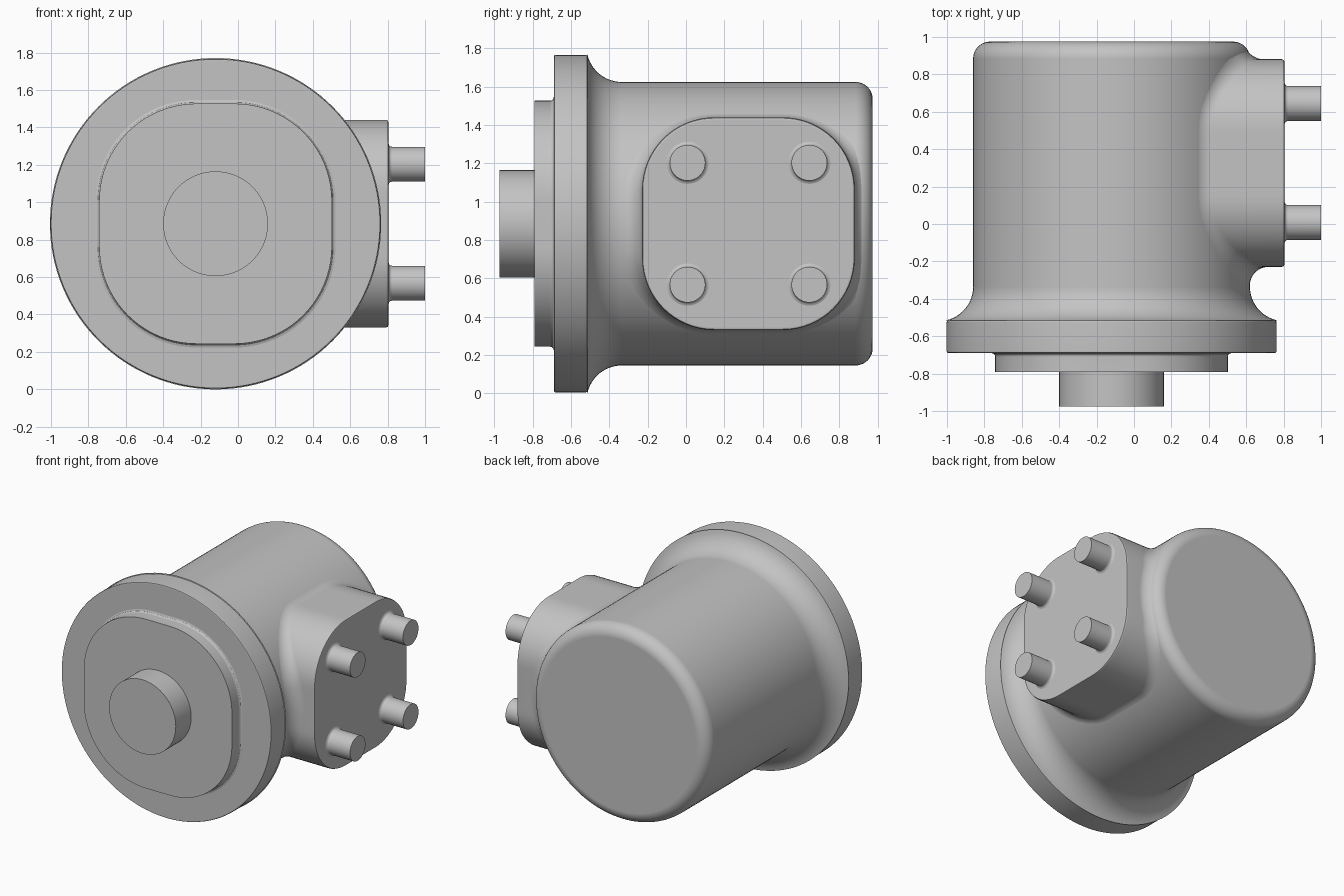
import bpy, bmesh
from math import sin, cos, pi, sqrt, radians
from mathutils import Vector

cube = bpy.data.objects.get("Cube")
if cube:
    bpy.data.objects.remove(cube, do_unlink=True)

grey = bpy.data.materials.new("cast grey")
grey.use_nodes = True
grey.diffuse_color = (0.55, 0.55, 0.55, 1)
grey.node_tree.nodes["Principled BSDF"].inputs["Base Color"].default_value = grey.diffuse_color

CX, CZ = -0.12, 0.885          # main axis, running along y
R = 0.74                       # housing radius
BACK, ROUND = 0.975, 0.09      # back end and its rounding
PAD_Y, PAD_HALF, PAD_X = 0.326, 0.555, 0.805


def loft(name, rings):
    """Skin a list of equal-length rings and cap both ends."""
    bm = bmesh.new()
    rows = [[bm.verts.new(p) for p in ring] for ring in rings]
    n = len(rows[0])
    for a, b in zip(rows, rows[1:]):
        for i in range(n):
            j = (i + 1) % n
            bm.faces.new((a[i], a[j], b[j], b[i]))
    bm.faces.new(rows[0])
    bm.faces.new(rows[-1])
    bmesh.ops.recalc_face_normals(bm, faces=bm.faces)
    mesh = bpy.data.meshes.new(name)
    bm.to_mesh(mesh)
    bm.free()
    mesh.materials.append(grey)
    obj = bpy.data.objects.new(name, mesh)
    bpy.context.collection.objects.link(obj)
    bpy.ops.object.select_all(action='DESELECT')
    obj.select_set(True)
    bpy.context.view_layer.objects.active = obj
    bpy.ops.object.shade_smooth_by_angle(angle=radians(30))
    mod = obj.modifiers.new("even shading", 'WEIGHTED_NORMAL')
    mod.keep_sharp = True
    return obj


def circle(r, n):
    return [(r * cos(2 * pi * i / n), r * sin(2 * pi * i / n)) for i in range(n)]


def rounded_rect(hw, hh, r, steps=16):
    """Outline points with their outward directions: (u, v, nu, nv)."""
    pts = []
    for q, (su, sv) in enumerate([(1, 1), (-1, 1), (-1, -1), (1, -1)]):
        for k in range(steps + 1):
            a = (q + k / steps) * pi / 2
            pts.append((su * (hw - r) + r * cos(a), sv * (hh - r) + r * sin(a), cos(a), sin(a)))
    return pts


def along_y(pts, y):
    return [(CX + u, y, CZ + v) for u, v in pts]


# Housing with flange: profile of (radius, y) turned about the main axis
F = 0.184
profile = [(0.872, -0.69), (0.879, -0.687), (0.882, -0.68), (0.882, -0.525), (0.878, -0.517)]
for k in range(13):
    a = radians(78 * (1 - k / 12))
    profile.append((R + F - F * cos(a), -0.335 - F * sin(a)))
for k in range(11):
    a = pi / 2 * k / 10
    profile.append((R - ROUND + ROUND * cos(a), BACK - ROUND + ROUND * sin(a)))
loft("housing", [along_y(circle(r, 128), y) for r, y in profile])

# Front plate with a small fillet at its foot
plate = rounded_rect(0.622, 0.642, 0.52, 20)
loft("front_plate", [along_y([(u + nu * d, v + nv * d) for u, v, nu, nv in plate], y)
                     for d, y in [(0.02, -0.685), (0.02, -0.69), (0.008, -0.694),
                                  (0.002, -0.701), (0, -0.71), (0, -0.79)]])

# Drive shaft
loft("shaft", [along_y(circle(0.28, 80), y) for y in (-0.975, -0.78)])


def housing_x(y, z):
    """x of the housing's left side at y and height z above the axis."""
    over = max(0, y - (BACK - ROUND))
    r = R - ROUND + sqrt(max(0, ROUND ** 2 - over ** 2))
    return CX + sqrt(r * r - z * z)


def pad_column(u, v, nu, nv, fillet=0.1, steps=10):
    """One strip of the side pad, from its inner foot over the fillet to the face."""
    y = PAD_Y + u
    base = Vector((housing_x(y, v), y, CZ + v))
    slope = -v * nv / sqrt(R * R - v * v)
    d = Vector((slope, nu, nv)).normalized()
    turn_cos = min(0.99, max(0, -d.x))
    t = fillet * sqrt((1 - turn_cos) / (1 + turn_cos))
    if nu > 0:
        t = min(t, max(0.01, (0.95 - y) / nu))
    flat = t * sqrt(1 - d.x ** 2)
    fy, fz = y + nu * flat, v + nv * flat
    foot = Vector((housing_x(fy, fz) - 0.001, fy, CZ + fz))
    top = base + Vector((t, 0, 0))
    w = sqrt((1 + turn_cos) / 2)
    # weight of the middle control point makes the blend a circular arc
    w = sqrt(max(0, 1 - w * w)) if turn_cos < 0.01 else sqrt((1 + turn_cos) / 2)
    col = [(0.2, y, CZ + v)]
    for k in range(steps + 1):
        s = k / steps
        b0, b1, b2 = (1 - s) ** 2, 2 * s * (1 - s) * w, s * s
        col.append((foot * b0 + base * b1 + top * b2) / (b0 + b1 + b2))
    for inset, x in [(0, PAD_X - 0.015), (0.004, PAD_X - 0.004), (0.015, PAD_X)]:
        col.append((x, y - nu * inset, CZ + v - nv * inset))
    return col


# Side pad: straight runs are subdivided so that it follows the curved housing
corners = rounded_rect(PAD_HALF, PAD_HALF, 0.375)
outline = []
for p, q in zip(corners, corners[1:] + corners[:1]):
    long_run = abs(p[0] - q[0]) + abs(p[1] - q[1]) > 0.2
    parts = 10 if long_run else 1
    outline += [tuple(a + (b - a) * k / parts for a, b in zip(p, q)) for k in range(parts)]
columns = [pad_column(*p) for p in outline]
loft("side_pad", list(zip(*columns)))

# Four studs with small fillets at their feet
for sy, end in ((-1, "front"), (1, "back")):
    for sz, level in ((-1, "lower"), (1, "upper")):
        loft(f"stud_{end}_{level}",
             [[(x, PAD_Y + sy * 0.318 + u, CZ + sz * 0.318 + v) for u, v in circle(r, 40)]
              for r, x in [(0.11, 0.80), (0.11, PAD_X), (0.1, 0.809), (0.095, 0.815),
                           (0.093, 0.825), (0.093, 1.0)]])
